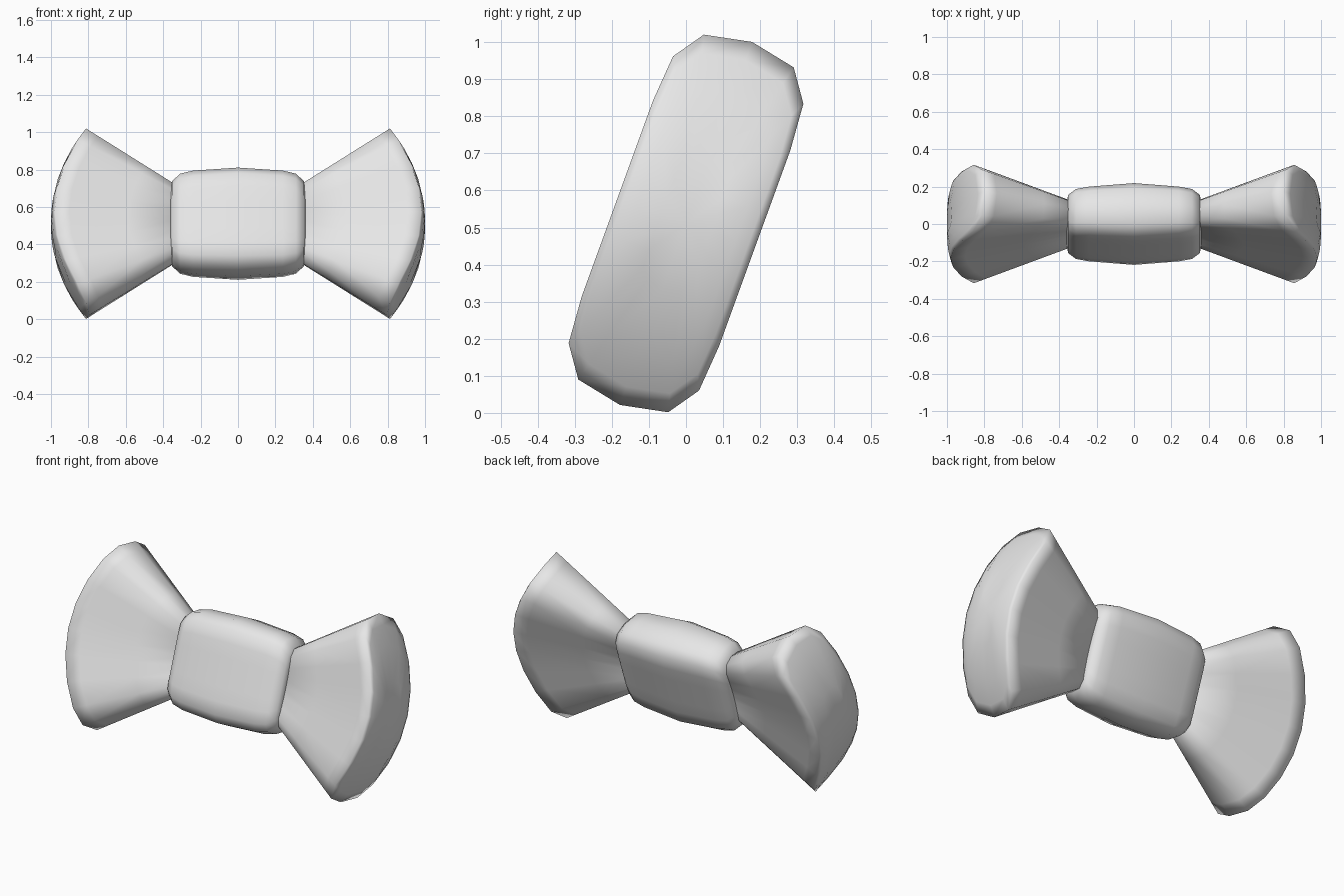
import bpy, bmesh, math
from mathutils import Matrix

if "Cube" in bpy.data.objects:
    bpy.data.objects.remove(bpy.data.objects["Cube"])

grey = bpy.data.materials.new("light grey")
grey.diffuse_color = (0.8, 0.8, 0.8, 1)
grey.use_nodes = True
grey.node_tree.nodes["Principled BSDF"].inputs["Base Color"].default_value = grey.diffuse_color

# whole bow leans back 20 degrees about x
LEAN = Matrix.Translation((0, 0, 0.511)) @ Matrix.Rotation(math.radians(-20), 4, 'X')

# rounded-rectangle section (height, depth), one quarter mirrored to a full ring
QUARTER = [(0, 1), (.27, 1), (.54, 1), (.79, .95), (.95, .655), (1, 0)]
RING = (QUARTER + [(h, -d) for h, d in QUARTER[-2::-1]]
        + [(-h, -d) for h, d in QUARTER[1:]]
        + [(-h, d) for h, d in QUARTER[-2:0:-1]])


def loft(name, loops, end_points):
    """Skin a list of rings and close both ends with fans."""
    bm = bmesh.new()
    rings = [[bm.verts.new(p) for p in loop] for loop in loops]
    n = len(RING)
    for a, b in zip(rings, rings[1:]):
        for i in range(n):
            j = (i + 1) % n
            bm.faces.new((a[i], a[j], b[j], b[i]))
    for ring, p in zip((rings[0], rings[-1]), end_points):
        c = bm.verts.new(p)
        for i in range(n):
            bm.faces.new((ring[i], ring[(i + 1) % n], c))
    bm.transform(LEAN)
    bmesh.ops.recalc_face_normals(bm, faces=bm.faces)
    for f in bm.faces:
        f.smooth = True
    me = bpy.data.meshes.new(name)
    bm.to_mesh(me)
    bm.free()
    me.materials.append(grey)
    ob = bpy.data.objects.new(name, me)
    bpy.context.collection.objects.link(ob)


def cap_x(h, d):
    """Domed outer end of a wing."""
    return 1 - .75 * h * h - .02 * (d / .197) ** 4


def wing(name, side):
    rim = [(cap_x(h * .521, d * .197), h * .521, d * .197) for h, d in RING]
    # flaring cone from the middle of the bow
    loops = [[(side * x * t, d * t, h * t) for x, h, d in rim]
             for t in (.33, .6, .92, 1)]
    # domed cap
    for s in (.9, .72, .36):
        loops.append([(side * cap_x(h * s, d * s), d * s, h * s) for _, h, d in rim])
    loft(name, loops, [(side * .3, 0, 0), (side, 0, 0)])


wing("right_wing", 1)
wing("left_wing", -1)

# centre knot: x, height scale, depth scale
half = [(.36, .55, .5), (.352, .77, .68), (.31, .90, .83), (.24, .955, .89)]
stations = ([(-x, a, b) for x, a, b in half] + [(0, 1, 1)] + half[::-1])
loft("knot",
     [[(x, d * .155 * b, h * .297 * a) for h, d in RING] for x, a, b in stations],
     [(-.36, 0, 0), (.36, 0, 0)])
